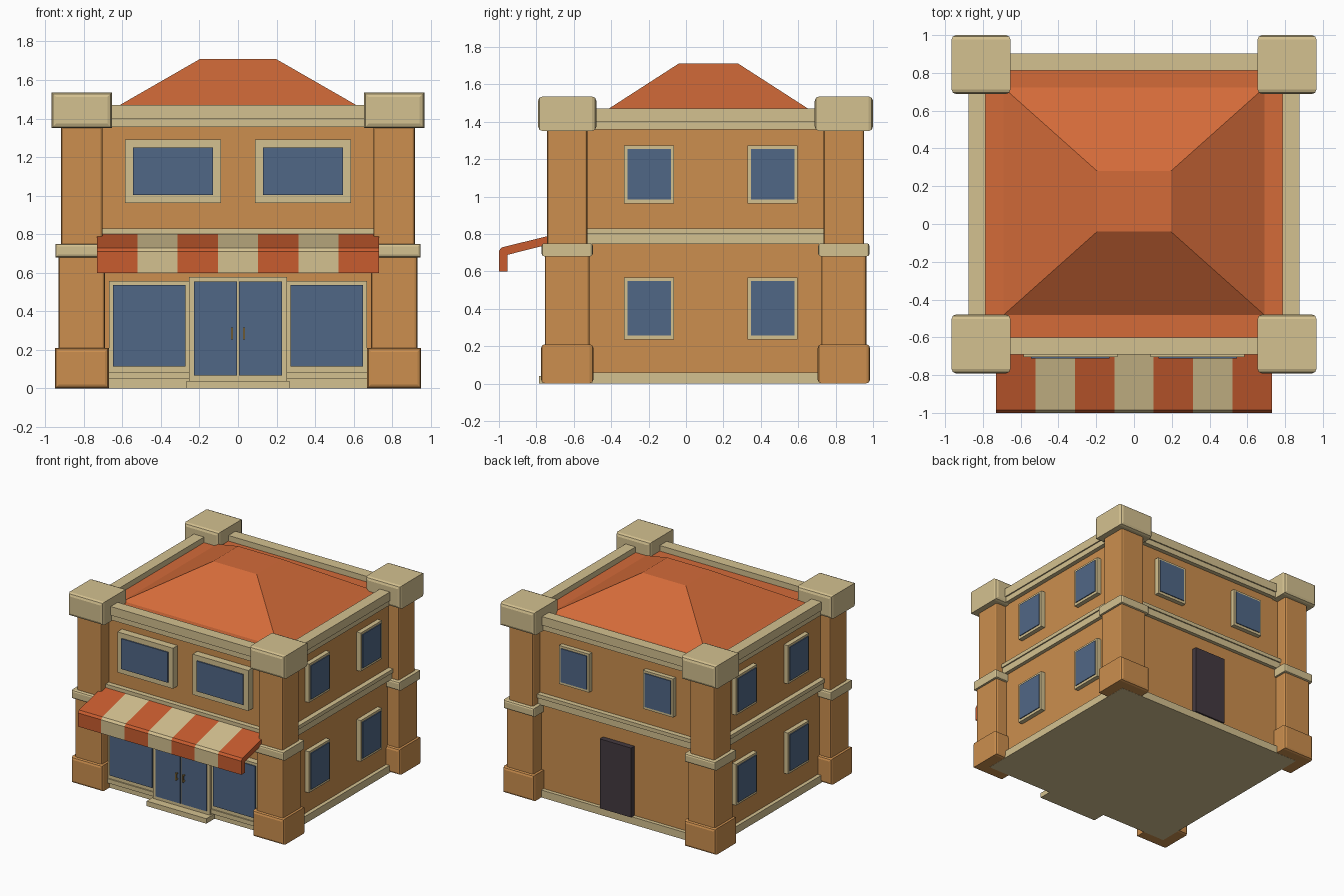
import bpy, bmesh
from mathutils import Vector

if "Cube" in bpy.data.objects:
    bpy.data.objects.remove(bpy.data.objects["Cube"])


def mat(name, rgb):
    m = bpy.data.materials.new(name)
    lin = [((c / 255 + 0.055) / 1.055) ** 2.4 for c in rgb]
    m.diffuse_color = (*lin, 1)
    m.use_nodes = True
    m.node_tree.nodes["Principled BSDF"].inputs["Base Color"].default_value = m.diffuse_color
    return m


WALL = mat("ochre wall", (204, 143, 78))
TAN = mat("tan stone", (212, 193, 144))
ROOF = mat("terracotta roof", (212, 107, 57))
RED = mat("awning red", (200, 92, 47))
GLASS = mat("blue glass", (80, 103, 134))
DARK = mat("dark door", (68, 58, 64))
BRASS = mat("brass", (166, 138, 84))


def finish(name, bm, material):
    bmesh.ops.recalc_face_normals(bm, faces=bm.faces)
    me = bpy.data.meshes.new(name)
    bm.to_mesh(me)
    bm.free()
    me.materials.append(material)
    ob = bpy.data.objects.new(name, me)
    bpy.context.collection.objects.link(ob)
    return ob


def box(name, material, x, y, z, bevel=0.0):
    """Box from (min, max) ranges; bevel rounds the edges that do not run along y."""
    bm = bmesh.new()
    bmesh.ops.create_cube(bm, size=1)
    for v in bm.verts:
        v.co = Vector([r[0] if c < 0 else r[1] for c, r in zip(v.co, (x, y, z))])
    if bevel:
        edges = [e for e in bm.edges
                 if abs((e.verts[0].co - e.verts[1].co).normalized().y) < 0.5]
        bmesh.ops.bevel(bm, geom=edges, offset=bevel, segments=2, profile=0.5,
                        affect='EDGES')
    return finish(name, bm, material)


def span(c, h):
    return (c - h, c + h)


def prism(name, material, profile, x0, x1):
    """Extrude a (y, z) profile along x."""
    bm = bmesh.new()
    f = bm.faces.new([bm.verts.new((x0, y, z)) for y, z in profile])
    r = bmesh.ops.extrude_face_region(bm, geom=[f])
    for v in r["geom"]:
        if isinstance(v, bmesh.types.BMVert):
            v.co.x = x1
    return finish(name, bm, material)


def ring(name, material, out, inn, z):
    """Four beams following the walls, reaching out/in from the wall faces."""
    for s, side in ((-1, "left"), (1, "right")):
        box(f"{name}_{side}", material, sorted((s * (WX - inn), s * (WX + out))),
            (Y0 - out, Y1 + out), z)
    box(f"{name}_front", material, (-WX, WX), (Y0 - out, Y0 + inn), z)
    box(f"{name}_back", material, (-WX, WX), (Y1 - inn, Y1 + out), z)


# Main body
WX, Y0, Y1 = 0.83, -0.645, 0.857
box("walls", WALL, (-WX, WX), (Y0, Y1), (0.03, 1.41))
box("plinth", TAN, (-WX - 0.03, WX + 0.03), (Y0 - 0.035, Y1 + 0.03), (0, 0.06))
ring("storey_band", TAN, 0.03, 0.03, (0.745, 0.80))
ring("storey_band_top", TAN, 0.04, 0.03, (0.80, 0.83))
ring("cornice", TAN, 0.035, 0.03, (1.357, 1.40))
ring("parapet", TAN, 0.045, 0.045, (1.40, 1.47))

# Roof: flat deck and truncated hip
box("roof_deck", ROOF, (-0.8, 0.8), (-0.62, 0.83), (1.40, 1.425))
bm = bmesh.new()
bmesh.ops.create_cube(bm, size=2)
for v in bm.verts:
    top = v.co.z > 0
    hx, yf, yb, z = (0.195, -0.04, 0.28, 1.71) if top else (0.70, -0.49, 0.73, 1.42)
    v.co = Vector((hx * v.co.x, yf if v.co.y < 0 else yb, z))
finish("hip_roof", bm, ROOF)

# Corner pillars: half width, bottom, top
PARTS = (("base", WALL, 0.14, 0.001, 0.21, 0.02),
         ("lower_shaft", WALL, 0.12, 0.19, 0.70, 0.014),
         ("band", TAN, 0.137, 0.68, 0.75, 0.014),
         ("upper_shaft", WALL, 0.108, 0.73, 1.37, 0.014),
         ("cap", TAN, 0.156, 1.35, 1.535, 0.024))
for cx in (-0.81, 0.81):
    for cy in (-0.635, 0.844):
        for part, m, h, z0, z1, b in PARTS:
            box(f"pillar_{part}", m, span(cx, h), span(cy, h), (z0, z1), b)


def front_window(name, x, z, border, y, bz=None):
    box(name + "_frame", TAN, x, (y, Y0 + 0.01), z)
    bz = bz or border
    box(name + "_glass", GLASS, (x[0] + border, x[1] - border), (y - 0.009, y),
        (z[0] + bz, z[1] - border))


# Front windows, mirrored
for s in (-1, 1):
    front_window("upper_front_window", sorted((s * 0.088, s * 0.585)),
                 (0.963, 1.29), 0.041, -0.704)
    front_window("shop_window", sorted((s * 0.25, s * 0.67)),
                 (0.08, 0.557), 0.021, -0.70, 0.035)

# Front sill, entrance and step
box("shop_sill", TAN, (-0.69, 0.69), (-0.71, Y0), (0.05, 0.085))
box("entrance_frame", TAN, (-0.255, 0.255), (-0.72, Y0), (0.04, 0.578))
for s in (-1, 1):
    box("entrance_glass", GLASS, sorted((s * 0.006, s * 0.228)), (-0.728, -0.72),
        (0.067, 0.555))
    box("door_handle", BRASS, span(s * 0.031, 0.005), (-0.75, -0.738), (0.255, 0.315))
    for z in (0.262, 0.308):
        box("handle_mount", BRASS, span(s * 0.031, 0.004), (-0.74, -0.72), span(z, 0.005))
box("entrance_step", TAN, (-0.267, 0.267), (-0.785, -0.64), (0, 0.04))

# Side windows, both sides and both storeys
for s in (-1, 1):
    for cy in (-0.197, 0.463):
        for z0, z1 in ((0.235, 0.567), (0.963, 1.273)):
            box("side_window_frame", TAN, sorted((s * 0.82, s * 0.866)),
                span(cy, 0.134), (z0, z1))
            box("side_window_glass", GLASS, sorted((s * 0.866, s * 0.873)),
                span(cy, 0.116), (z0 + 0.021, z1 - 0.018))

# Back windows and door
for s in (-1, 1):
    box("back_window_frame", TAN, span(s * 0.375, 0.134), (0.85, 0.893), (0.963, 1.273))
    box("back_window_glass", GLASS, span(s * 0.375, 0.116), (0.893, 0.90), (0.984, 1.255))
box("back_door", DARK, span(0, 0.14), (0.85, 0.90), (0.06, 0.62))

# Striped awning with hanging valance
SLOPE = [(-0.65, 0.81), (-0.985, 0.728), (-1.0, 0.71), (-1.0, 0.60),
         (-0.955, 0.60), (-0.955, 0.688), (-0.65, 0.765)]
W = 1.46 / 7
for i in range(7):
    prism("awning_stripe", TAN if i % 2 else RED, SLOPE, -0.73 + i * W, -0.73 + (i + 1) * W)
